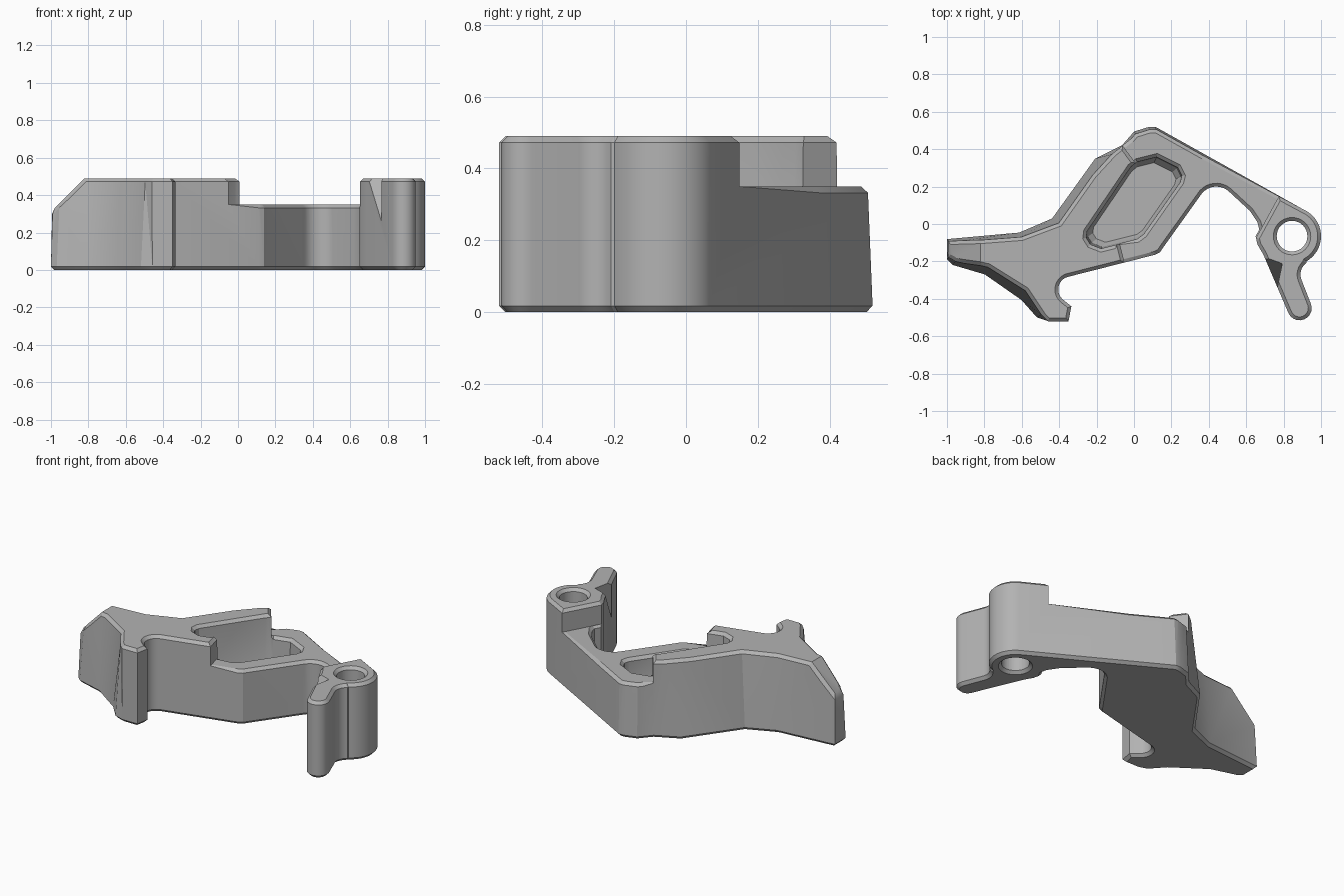
import bpy, bmesh, math
from mathutils import Vector

if "Cube" in bpy.data.objects:
    bpy.data.objects.remove(bpy.data.objects["Cube"], do_unlink=True)

HIGH, LOW, CHAMFER = 0.49, 0.35, 0.018


def arc(cx, cy, r, start, end, n=10):
    angles = [math.radians(start + (end - start) * i / n) for i in range(n + 1)]
    return [(cx + r * math.cos(a), cy + r * math.sin(a)) for a in angles]


def ring(points, z):
    return [(x, y, z) for x, y in points]


def scaled(points, s, cx=0.0, cy=0.115):
    return [(cx + (x - cx) * s, cy + (y - cy) * s) for x, y in points]


def add_object(name, bm):
    bmesh.ops.recalc_face_normals(bm, faces=bm.faces)
    mesh = bpy.data.meshes.new(name)
    bm.to_mesh(mesh)
    bm.free()
    obj = bpy.data.objects.new(name, mesh)
    bpy.context.scene.collection.objects.link(obj)
    return obj


def loft(rings):
    """Closed solid through stacked rings of equal length."""
    bm = bmesh.new()
    rows = [[bm.verts.new(p) for p in r] for r in rings]
    bm.faces.new(rows[0][::-1])
    bm.faces.new(rows[-1])
    sides = []
    for a, b in zip(rows, rows[1:]):
        for i in range(len(a)):
            j = (i + 1) % len(a)
            sides.append(bm.faces.new((a[i], a[j], b[j], b[i])))
    bmesh.ops.triangulate(bm, faces=sides)
    bmesh.ops.recalc_face_normals(bm, faces=bm.faces)
    return bm


def cut(obj, cutter):
    """Subtract the cutter and remove it."""
    cutter.hide_render = True
    mod = obj.modifiers.new("cut", 'BOOLEAN')
    mod.operation, mod.solver, mod.object = 'DIFFERENCE', 'EXACT', cutter
    bpy.context.view_layer.update()
    graph = bpy.context.evaluated_depsgraph_get()
    mesh = bpy.data.meshes.new_from_object(obj.evaluated_get(graph))
    obj.modifiers.clear()
    obj.data = mesh
    bpy.data.objects.remove(cutter, do_unlink=True)


# Drafted wing and back walls: (bottom point, top point)
wing = [((-1, -.08), (-.99, -.10)), ((-1, -.19), (-.99, -.17)),
        ((-.97, -.22), (-.95, -.19)), ((-.8, -.27), (-.78, -.23)),
        ((-.6, -.41), (-.58, -.355)), ((-.52, -.5), (-.49, -.49))]
back = [((.115, .52), (.12, .5)), ((.08, .52), (.09, .5)),
        ((0, .495), (.01, .475)), ((-.065, .42), (-.11, .38)),
        ((-.21, .35), (-.22, .26)), ((-.44, .03), (-.4, .005)),
        ((-.615, -.045), (-.6, -.07))]

# Straight walls: hook, arm arch, lug and leg
middle = [(-.46, -.52), (-.35, -.52), (-.335, -.44)]
middle += arc(-.335, -.35, .07, 230, 100)
middle += [(.11, -.165), (.14, -.15), (.16, -.12)]
middle += arc(.44, .1, .1, 150, 45)
middle += [(.62, .07), (.66, .01), (.67, -.03), (.65, -.065), (.66, -.11), (.69, -.16)]
middle += arc(.885, -.45, .065, 205, 380)
middle += arc(.965, -.27, .075, 200, 125)
middle += arc(.845, -.065, .155, -60, 58, 16)

bottom = [p[0] for p in wing] + middle + [p[0] for p in back]
top = [p[1] for p in wing] + middle + [p[1] for p in back]

# Body with the wing tip sliced off at a slope
bm = loft([ring(bottom, 0), ring(top, HIGH)])
result = bmesh.ops.bisect_plane(bm, geom=bm.verts[:] + bm.edges[:] + bm.faces[:],
                                plane_co=(-.82, 0, HIGH), plane_no=(-1, 0, 1), clear_outer=True)
rim = [e for e in result["geom_cut"] if isinstance(e, bmesh.types.BMEdge)]
bmesh.ops.edgeloop_fill(bm, edges=rim)
body = add_object("latch_body", bm)

# Lowered middle step
step = [(-.12, .5), (.02, .31), (-.075, -.11), (-.04, -.25), (.556, -.25),
        (.8, .195), (.8, .6), (-.12, .6)]
cut(body, add_object("step_cutter", loft([ring(step, LOW), ring(step, .7)])))

# Pocket with drafted walls and a chamfered floor
pocket = [(-.285, -.06), (-.29, -.1), (-.265, -.14), (-.2, -.165), (.02, -.11),
          (.06, -.08), (.285, .24), (.295, .28), (.27, .33), (.14, .395),
          (.02, .365), (-.02, .33)]
levels = [(.1, .76), (.14, .85), (.7, .9)]
cut(body, add_object("pocket_cutter", loft([ring(scaled(pocket, s), z) for z, s in levels])))

# Pivot hole
hole = arc(.845, -.065, .082, 0, 360, 32)[:-1]
cut(body, add_object("hole_cutter", loft([ring(hole, -.1), ring(hole, .7)])))

# Chamfer every outer edge of the upper and lower faces
bm = bmesh.new()
bm.from_mesh(body.data)
bmesh.ops.remove_doubles(bm, verts=bm.verts, dist=.0005)
bm.normal_update()
edges = []
for e in bm.edges:
    if len(e.link_faces) == 2 and e.is_convex:
        flat, wall = sorted((abs(f.normal.z) for f in e.link_faces), reverse=True)
        if flat > .65 and wall < .45:
            edges.append(e)
bmesh.ops.bevel(bm, geom=edges, offset=CHAMFER, offset_type='OFFSET', segments=1,
                profile=.5, affect='EDGES', clamp_overlap=False)
bm.to_mesh(body.data)
bm.free()

# Slanted relief on the leg
bm = bmesh.new()
for p in [(.63, -.14, .51), (.795, -.2, .51), (.765, -.345, .25),
          (.765, -.345, .51), (.6, -.4, .51), (.6, -.4, .25)]:
    bm.verts.new(p)
bmesh.ops.convex_hull(bm, input=bm.verts)
cut(body, add_object("relief_cutter", bm))

# Single grey finish
grey = bpy.data.materials.new("plain_grey")
grey.use_nodes = True
colour = (.45, .45, .45, 1)
grey.diffuse_color = colour
grey.node_tree.nodes["Principled BSDF"].inputs["Base Color"].default_value = colour
body.data.materials.clear()
body.data.materials.append(grey)

bpy.ops.object.select_all(action='DESELECT')
body.select_set(True)
bpy.context.view_layer.objects.active = body
bpy.ops.object.shade_smooth_by_angle(angle=math.radians(25))
